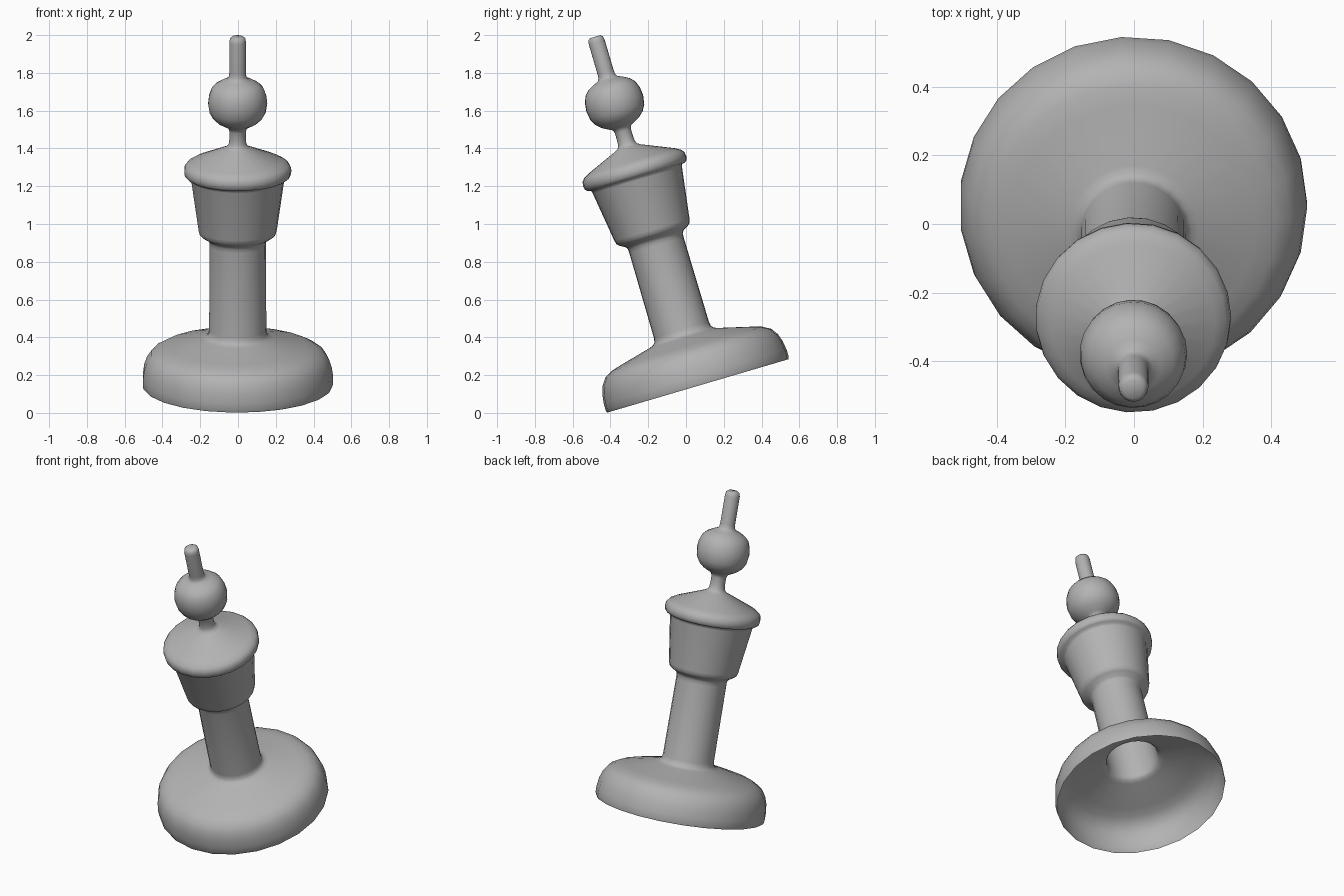
import bpy, bmesh
from math import cos, sin, pi, radians
from mathutils import Matrix

SIDES = 23
TILT = radians(16.4)

# Lathe profile (radius, height along the axis), open underneath
base = [(0.502, 0.0), (0.506, 0.012), (0.506, 0.05), (0.499, 0.10), (0.485, 0.142),
        (0.459, 0.180), (0.415, 0.205), (0.36, 0.221), (0.19, 0.264)]
shaft = [(0.168, 0.272), (0.156, 0.286), (0.152, 0.31), (0.150, 0.775), (0.151, 0.797)]
collar = [(0.160, 0.812), (0.188, 0.828), (0.202, 0.84), (0.208, 0.862), (0.247, 1.135)]
cap = [(0.252, 1.150), (0.269, 1.154), (0.281, 1.164), (0.285, 1.185), (0.282, 1.207),
       (0.269, 1.224), (0.24, 1.241), (0.07, 1.313)]
neck = [(0.053, 1.324), (0.046, 1.34), (0.044, 1.365), (0.044, 1.405), (0.050, 1.424)]
ball = [(0.068, 1.434), (0.102, 1.452), (0.130, 1.477), (0.149, 1.51), (0.157, 1.56),
        (0.152, 1.602), (0.138, 1.640), (0.117, 1.663), (0.08, 1.684), (0.055, 1.694)]
tip = [(0.046, 1.708), (0.044, 1.73), (0.044, 1.897), (0.040, 1.918), (0.028, 1.927)]
profile = base + shaft + collar + cap + neck + ball + tip

# Turn the profile into rings and skin them
bm = bmesh.new()
rings = [[bm.verts.new((r * cos(2 * pi * i / SIDES), r * sin(2 * pi * i / SIDES), h))
          for i in range(SIDES)] for r, h in profile]
for low, high in zip(rings, rings[1:]):
    for i in range(SIDES):
        j = (i + 1) % SIDES
        bm.faces.new((low[i], low[j], high[j], high[i]))
bm.faces.new(rings[-1])

# Lean the turned post towards the front
bm.transform(Matrix.Translation((-0.002, 0.063, 0.143)) @ Matrix.Rotation(TILT, 4, 'X'))
mesh = bpy.data.meshes.new("turned_post")
bm.to_mesh(mesh)
bm.free()
post = bpy.data.objects.new("turned_post", mesh)
bpy.context.collection.objects.link(post)
for p in mesh.polygons:
    p.use_smooth = True

# Dark grey finish
grey = bpy.data.materials.new("dark_grey")
grey.diffuse_color = (0.45, 0.45, 0.45, 1)
mesh.materials.append(grey)
